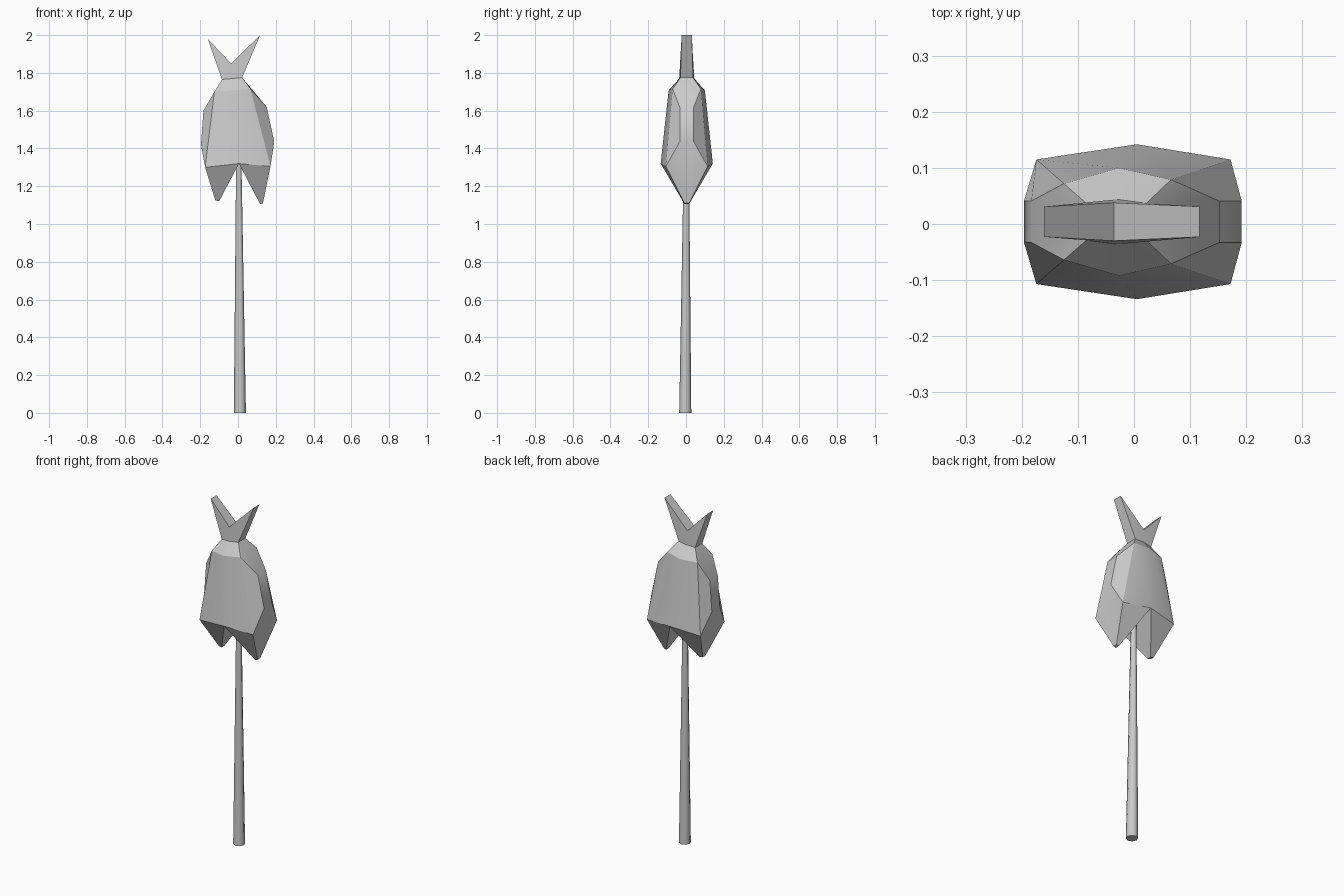
import bpy, bmesh, math

if "Cube" in bpy.data.objects:
    bpy.data.objects.remove(bpy.data.objects["Cube"])

MID_Y = 0.004


def finish(name, bm, angle):
    bmesh.ops.recalc_face_normals(bm, faces=bm.faces)
    me = bpy.data.meshes.new(name)
    bm.to_mesh(me)
    bm.free()
    ob = bpy.data.objects.new(name, me)
    bpy.context.collection.objects.link(ob)
    bpy.ops.object.select_all(action='DESELECT')
    ob.select_set(True)
    bpy.context.view_layer.objects.active = ob
    bpy.ops.object.shade_smooth_by_angle(angle=math.radians(angle))
    return ob


def two_sided(name, pts, faces, open_edge=()):
    """Front sheet of (x, z, half depth) points, mirrored in y and joined round its rim."""
    bm = bmesh.new()
    front = {k: bm.verts.new((x, MID_Y - d, z)) for k, (x, z, d) in pts.items()}
    back = {k: bm.verts.new((x, MID_Y + d, z)) for k, (x, z, d) in pts.items()}
    used = {}
    for f in faces:
        keys = f.split()
        bm.faces.new([front[k] for k in keys])
        bm.faces.new([back[k] for k in reversed(keys)])
        for a, b in zip(keys, keys[1:] + keys[:1]):
            used.setdefault(frozenset((a, b)), []).append((a, b))
    for e, uses in used.items():
        if len(uses) == 1 and not e <= set(open_edge):
            a, b = uses[0]
            bm.faces.new([front[b], front[a], back[a], back[b]])
    return finish(name, bm, 30)


# Shared ring where the tail meets the body
neck = {'n1': (-.085, 1.765, .033), 'n2': (-.03, 1.77, .04), 'n3': (.022, 1.775, .033)}

# Body with two pointed jaws below
body_pts = dict(neck)
body_pts.update({
    'p1': (-.125, 1.70, .068), 'p2': (-.027, 1.707, .096), 'p3': (.066, 1.715, .075),
    'u1': (-.183, 1.60, .037), 'u3': (.152, 1.62, .037),
    'l1': (-.196, 1.42, .037), 'l3': (.192, 1.435, .037),
    'q1': (-.174, 1.30, .111), 'q2': (.005, 1.32, .138), 'q3': (.172, 1.305, .111),
    'a1': (-.12, 1.125, .012), 'b1': (-.10, 1.12, .012),
    'a3': (.132, 1.11, .012), 'b3': (.117, 1.105, .012)})
two_sided('body', body_pts, [
    'n1 p1 p2 n2', 'n2 p2 p3 n3', 'p1 q1 q2 p2', 'p2 q2 q3 p3',
    'n1 u1 p1', 'p1 u1 l1 q1', 'l1 a1 q1', 'q1 a1 b1 q2',
    'n3 p3 u3', 'p3 q3 l3 u3', 'l3 q3 a3', 'q2 b3 a3 q3'], neck)

# Forked tail
tail_pts = dict(neck)
tail_pts.update({'t1': (-.16, 1.98, .027), 'notch': (-.036, 1.85, .034),
                 't3': (.117, 2.0, .027)})
two_sided('tail', tail_pts, ['n1 n2 notch t1', 'n2 n3 t3 notch'], neck)

# Tapered, slightly leaning pole
bm = bmesh.new()
bmesh.ops.create_cone(bm, cap_ends=True, segments=8, radius1=.032, radius2=.014, depth=1.34)
for v in bm.verts:
    v.co.z += .67
    t = v.co.z / 1.34
    v.co.x += .01 * (1 - t) + .004 * t
    v.co.y += -.004 * (1 - t) + .002 * t
finish('pole', bm, 50)
